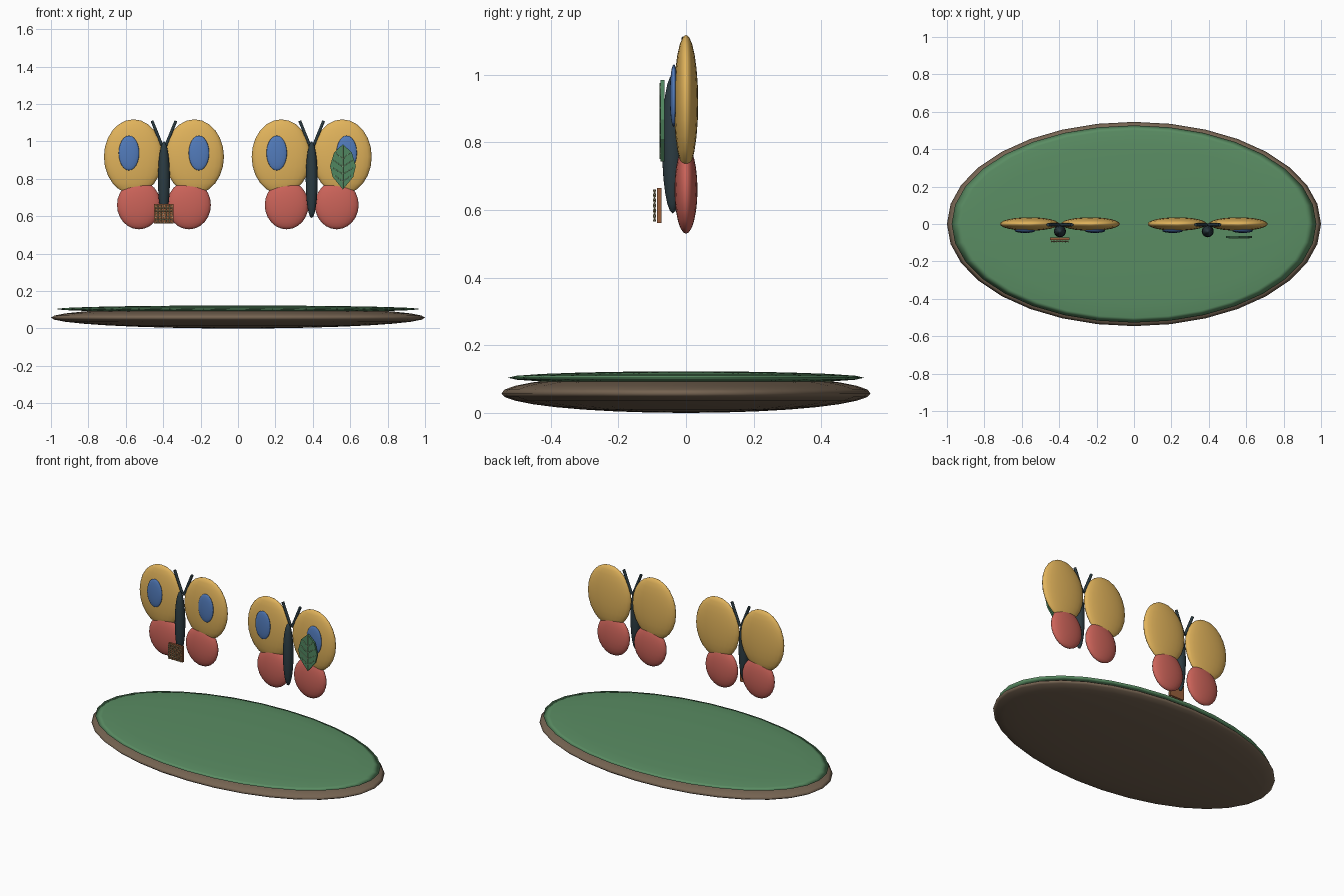
import bpy, bmesh, math

if "Cube" in bpy.data.objects:
    bpy.data.objects.remove(bpy.data.objects["Cube"])


def material(name, rgb):
    m = bpy.data.materials.new(name)
    m.diffuse_color = (*rgb, 1)
    m.use_nodes = True
    m.node_tree.nodes["Principled BSDF"].inputs["Base Color"].default_value = m.diffuse_color
    return m


SOIL = material("soil brown", (0.18, 0.127, 0.084))
GRASS = material("grass green", (0.102, 0.266, 0.125))
YELLOW = material("wing yellow", (0.75, 0.45, 0.105))
RED = material("wing red", (0.60, 0.125, 0.10))
BLUE = material("spot blue", (0.085, 0.20, 0.50))
DARK = material("body dark", (0.025, 0.045, 0.055))
LEAF = material("leaf green", (0.08, 0.24, 0.115))
VEIN = material("vein pale green", (0.30, 0.48, 0.27))
PATCH = material("patch brown", (0.32, 0.115, 0.045))
THREAD = material("thread tan", (0.48, 0.42, 0.22))


def ellipsoid(name, loc, radii, mat, segs=24, rings=12):
    bpy.ops.mesh.primitive_uv_sphere_add(segments=segs, ring_count=rings, radius=1, location=loc)
    ob = bpy.context.object
    ob.name = name
    ob.scale = radii
    bpy.ops.object.transform_apply(location=False, rotation=False)
    bpy.ops.object.shade_smooth()
    ob.data.materials.append(mat)
    return ob


def tube(name, paths, radius, mat):
    cu = bpy.data.curves.new(name, 'CURVE')
    cu.dimensions = '3D'
    cu.bevel_depth = radius
    cu.bevel_resolution = 1
    cu.use_fill_caps = True
    for pts in paths:
        sp = cu.splines.new('POLY')
        sp.points.add(len(pts) - 1)
        for p, co in zip(sp.points, pts):
            p.co = (*co, 1)
    cu.materials.append(mat)
    ob = bpy.data.objects.new(name, cu)
    bpy.context.collection.objects.link(ob)
    return ob


def plate(name, outline, y_front, y_back, mat):
    # extrude an x-z outline along y
    bm = bmesh.new()
    face = bm.faces.new([bm.verts.new((x, y_front, z)) for x, z in outline])
    ext = bmesh.ops.extrude_face_region(bm, geom=[face])
    new = [v for v in ext['geom'] if isinstance(v, bmesh.types.BMVert)]
    bmesh.ops.translate(bm, verts=new, vec=(0, y_back - y_front, 0))
    bmesh.ops.recalc_face_normals(bm, faces=bm.faces)
    me = bpy.data.meshes.new(name)
    bm.to_mesh(me)
    bm.free()
    me.materials.append(mat)
    ob = bpy.data.objects.new(name, me)
    bpy.context.collection.objects.link(ob)
    return ob


# base
ellipsoid("base_soil", (0, 0, 0.058), (1.0, 0.546, 0.058), SOIL, 32, 16)
ellipsoid("base_grass", (0, 0, 0.104), (0.975, 0.527, 0.019), GRASS, 32, 10)

# two butterflies
for label, cx in (("left", -0.396), ("right", 0.394)):
    ellipsoid(f"{label}_body", (cx, -0.039, 0.795), (0.032, 0.032, 0.205), DARK)
    for side, s in (("a", -1), ("b", 1)):
        ellipsoid(f"{label}_upper_wing_{side}", (cx + s * 0.163, 0, 0.918), (0.158, 0.036, 0.2), YELLOW)
        ellipsoid(f"{label}_lower_wing_{side}", (cx + s * 0.134, 0, 0.66), (0.117, 0.034, 0.13), RED)
        ellipsoid(f"{label}_wing_spot_{side}", (cx + s * 0.187, -0.036, 0.938), (0.055, 0.012, 0.093), BLUE)
        tube(f"{label}_antenna_{side}",
             [[(cx + s * 0.005, -0.004, 0.965), (cx + s * 0.064, -0.004, 1.11)]], 0.009, DARK)

# leaf on the right butterfly
LX = 0.561
half = [(0.048, 0.94), (0.069, 0.868), (0.055, 0.81)]
outline = ([(LX, 0.985)] + [(LX + x, z) for x, z in half] + [(LX, 0.743)]
           + [(LX - x, z) for x, z in reversed(half)])
plate("leaf", outline, -0.075, -0.063, LEAF)
veins = [[(LX, -0.076, 0.75), (LX, -0.076, 0.975)]]
for z, w in ((0.785, 0.045), (0.825, 0.056), (0.865, 0.052), (0.905, 0.038)):
    for s in (-1, 1):
        veins.append([(LX, -0.076, z), (LX + s * w, -0.076, z + 0.035)])
tube("leaf_veins", veins, 0.002, VEIN)

# woven patch on the left butterfly
PX, PZ, R = -0.397, 0.613, 0.052
plate("woven_patch", [(PX - R, PZ - R), (PX + R, PZ - R), (PX + R, PZ + R), (PX - R, PZ + R)],
      -0.086, -0.072, PATCH)
threads = []
N = 7
for i in range(N):
    off = -0.046 + 0.092 * i / (N - 1)
    up, across = [], []
    for k in range(4 * (N - 1) + 1):
        t = -0.046 + 0.092 * k / (4 * (N - 1))
        wave = 0.003 * math.cos(math.pi * (k / 4 + i))
        up.append((PX + off, -0.093 + wave, PZ + t))
        across.append((PX + t, -0.093 - wave, PZ + off))
    threads += [up, across]
tube("patch_threads", threads, 0.002, THREAD)
